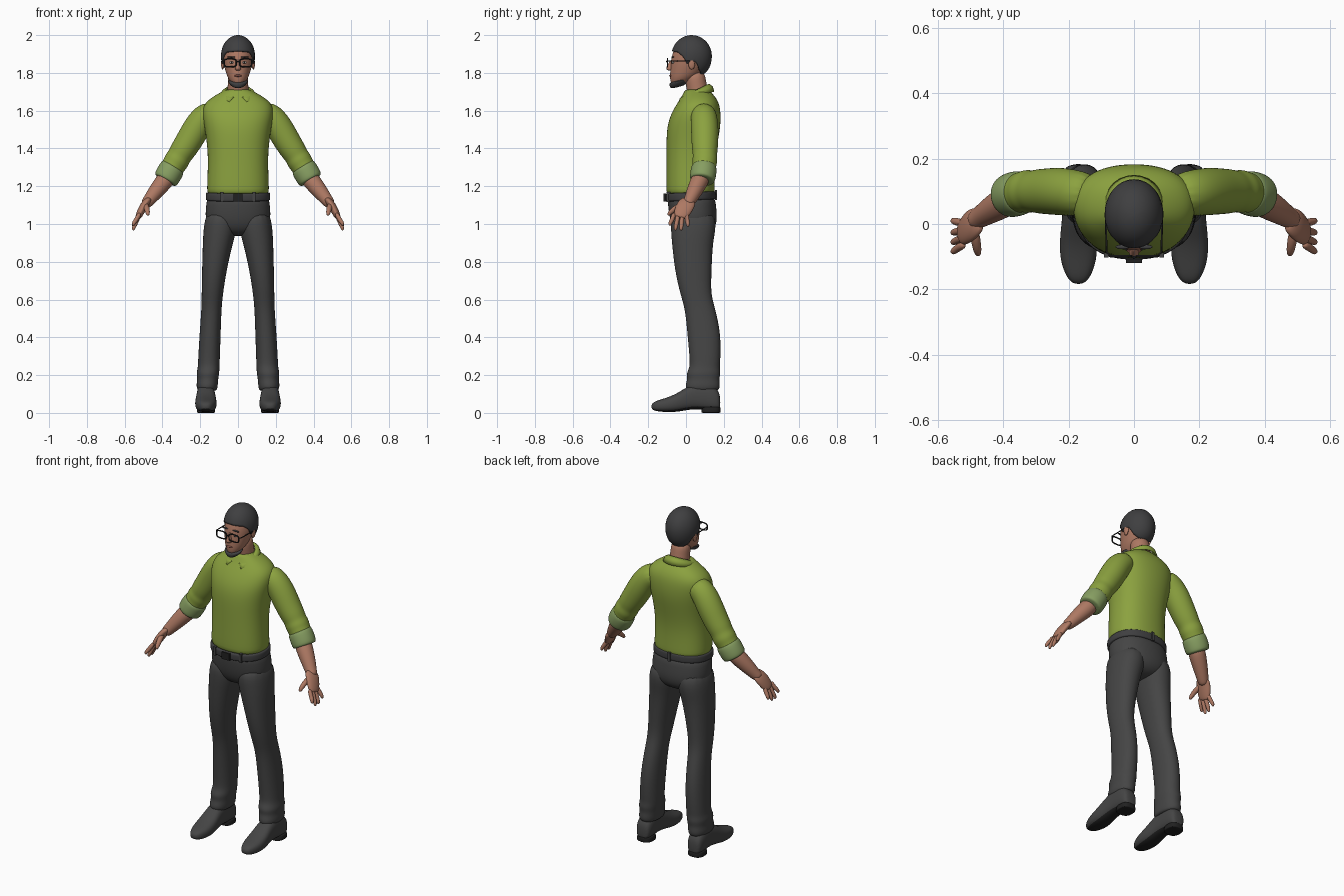
import bpy, bmesh, math
from mathutils import Vector

if "Cube" in bpy.data.objects:
    bpy.data.objects.remove(bpy.data.objects["Cube"])


def material(name, r, g, b):
    m = bpy.data.materials.new(name)
    m.use_nodes = True
    m.diffuse_color = (r, g, b, 1)
    bsdf = m.node_tree.nodes["Principled BSDF"]
    bsdf.inputs["Base Color"].default_value = (r, g, b, 1)
    bsdf.inputs["Roughness"].default_value = 0.8
    return m


GREEN = material("shirt green", .26, .36, .05)
CUFF = material("cuff pale green", .24, .34, .12)
SKIN = material("skin", .42, .19, .125)
LIP = material("lips", .28, .10, .075)
GREY = material("trouser grey", .06, .06, .06)
HAIR = material("hair charcoal", .05, .05, .052)
BLACK = material("black", .015, .015, .015)
WHITE = material("eye white", .6, .58, .55)


def finish(name, bm, mat, mirror=False, level=0):
    bmesh.ops.recalc_face_normals(bm, faces=bm.faces[:])
    for f in bm.faces:
        f.smooth = True
    mesh = bpy.data.meshes.new(name)
    bm.to_mesh(mesh)
    bm.free()
    mesh.materials.append(mat)
    ob = bpy.data.objects.new(name, mesh)
    bpy.context.collection.objects.link(ob)
    if mirror:
        ob.modifiers.new("mirror", "MIRROR").use_mirror_merge = False
    if level:
        sub = ob.modifiers.new("smooth", "SUBSURF")
        sub.levels = sub.render_levels = level
    return ob


def ring(c, u, v, power=2, n=16):
    # superellipse around c, grown slightly to offset subdivision shrinkage
    pts = []
    for i in range(n):
        a = math.tau * i / n
        p = [math.copysign(abs(t) ** (2 / power), t) * 1.025 for t in (math.cos(a), math.sin(a))]
        pts.append(Vector(c) + Vector(u) * p[0] + Vector(v) * p[1])
    return pts


def skin(name, rings, mat, mirror=False, level=2):
    bm = bmesh.new()
    rows = [[bm.verts.new(p) for p in r] for r in rings]
    n = len(rows[0])
    for a, b in zip(rows, rows[1:]):
        for i in range(n):
            bm.faces.new((a[i], a[(i + 1) % n], b[(i + 1) % n], b[i]))
    bm.faces.new(rows[0])
    bm.faces.new(rows[-1])
    return finish(name, bm, mat, mirror, level)


def stack(name, rows, mat, mirror=False, power=2, tilt=0):
    # rows: height, inner x, outer x, front y, back y
    rings = []
    for z, x0, x1, y0, y1 in rows:
        r = ring(((x0 + x1) / 2, (y0 + y1) / 2, z), ((x1 - x0) / 2, 0, 0), (0, (y1 - y0) / 2, 0), power)
        for p in r:
            p.z += tilt * p.y
        rings.append(r)
    return skin(name, rings, mat, mirror)


def centred(rows):
    return [(z, -w, w, y0, y1) for z, w, y0, y1 in rows]


def tube(name, pts, mat, mirror=True, flat=1, n=16):
    # pts: x, y, z, radius; flat widens the section across the tube
    rings = []
    for i, p in enumerate(pts):
        a, b = pts[max(i - 1, 0)], pts[min(i + 1, len(pts) - 1)]
        t = (Vector(b[:3]) - Vector(a[:3])).normalized()
        u = t.cross(Vector((0, 1, 0))).normalized()
        rings.append(ring(p[:3], u * p[3], t.cross(u) * p[3] * flat, 2, n))
    return skin(name, rings, mat, mirror)


def blob(name, loc, size, mat, mirror=False):
    bm = bmesh.new()
    bmesh.ops.create_uvsphere(bm, u_segments=16, v_segments=10, radius=1)
    for v in bm.verts:
        v.co = Vector(loc) + v.co * Vector(size)
    return finish(name, bm, mat, mirror)


def block(name, loc, size, mat, mirror=False):
    bm = bmesh.new()
    bmesh.ops.create_cube(bm, size=1)
    for v in bm.verts:
        v.co = Vector(loc) + v.co * Vector(size)
    ob = finish(name, bm, mat, mirror)
    for p in ob.data.polygons:
        p.use_smooth = False
    return ob


def lerp(table, t):
    for (a, p), (b, q) in zip(table, table[1:]):
        if t <= b:
            return p + (q - p) * (t - a) / (b - a)
    return table[-1][1]


# Shirt body
stack("shirt_body", centred([
    (1.15, .158, -.098, .148), (1.17, .165, -.105, .153), (1.3, .158, -.103, .147),
    (1.4, .16, -.103, .16), (1.5, .174, -.102, .18), (1.57, .187, -.085, .184),
    (1.63, .185, -.052, .178), (1.67, .14, -.025, .158), (1.70, .085, -.01, .13),
    (1.715, .06, .0, .115)]), GREEN, power=2.3)

# Sleeves, rolled cuffs and forearms
tube("sleeves", [(.12, .09, 1.6, .06), (.18, .095, 1.57, .07), (.225, .1, 1.5, .073),
                 (.265, .1, 1.43, .07), (.295, .1, 1.385, .067), (.31, .1, 1.36, .062),
                 (.325, .1, 1.335, .067), (.34, .097, 1.31, .061), (.36, .093, 1.28, .063)], GREEN)
tube("rolled_cuffs", [(.34, .096, 1.308, .055), (.344, .096, 1.302, .067), (.363, .092, 1.27, .069),
                      (.383, .086, 1.235, .067), (.387, .085, 1.228, .056)], CUFF)
tube("forearms", [(.36, .09, 1.265, .047), (.40, .065, 1.215, .047), (.445, .038, 1.16, .039),
                  (.475, .018, 1.12, .031), (.495, .005, 1.10, .028)], SKIN)

# Hands
tube("palms", [(.47, .02, 1.13, .016), (.49, .005, 1.11, .021), (.51, -.015, 1.075, .021),
               (.527, -.03, 1.04, .017), (.53, -.032, 1.032, .012)], SKIN, flat=2.2)
for label, y, tip, z in (("index", -.062, -.085, .99), ("middle", -.041, -.056, .965),
                         ("ring", -.019, -.026, .965), ("little", .002, .01, .985)):
    tube(label + "_fingers", [(.518, y, 1.06, .013), (.54, (y + tip) / 2, (1.05 + z) / 2, .0125),
                              (.553, tip, z + .015, .011), (.555, tip, z, .006)], SKIN, n=8)
tube("thumbs", [(.49, -.015, 1.105, .016), (.483, -.055, 1.085, .016),
                (.478, -.085, 1.06, .013), (.476, -.096, 1.045, .007)], SKIN, n=8)

# Folded collar: a strip around the neck ending in two front points
bm = bmesh.new()
rows, steps = [], 24
for i in range(steps + 1):
    a = -math.pi + .2 + (math.tau - .4) * i / steps
    s, c = math.sin(a), math.cos(a)
    point = max(0, -c - .55) / .45
    top = (s * .064, .052 + c * .07, 1.71 + .033 * c)
    low = (s * .094 + math.copysign(.034, s) * point, .054 + c * .096, 1.683 + .018 * c - .028 * point)
    mid = [(p + q) / 2 + d for p, q, d in zip(top, low, (s * .006, c * .006, .006))]
    rows.append([bm.verts.new(p) for p in (top, mid, low)])
for a, b in zip(rows, rows[1:]):
    for j in range(2):
        bm.faces.new((a[j], b[j], b[j + 1], a[j + 1]))
collar = finish("collar", bm, GREEN)
collar.modifiers.new("cloth", "SOLIDIFY").thickness = .01

# Trousers
stack("trouser_seat", centred([
    (1.165, .16, -.098, .15), (1.1, .168, -.095, .158), (1.03, .174, -.086, .166),
    (.97, .15, -.065, .152), (.935, .06, -.02, .1)]), GREY, power=2.3)
stack("trouser_legs", [
    (1.08, .01, .165, -.08, .15), (.98, .003, .182, -.08, .16), (.9, .028, .186, -.074, .14),
    (.75, .062, .19, -.058, .135), (.63, .08, .192, -.03, .13), (.55, .088, .193, -.004, .155),
    (.42, .092, .203, .008, .184), (.28, .097, .211, .021, .182), (.24, .098, .212, .02, .177),
    (.21, .1, .22, .002, .183), (.18, .105, .215, .01, .175), (.15, .107, .22, -.003, .18),
    (.125, .11, .217, .0, .176), (.115, .12, .205, .02, .16)], GREY, mirror=True, power=2.2)

# Belt, buckle and loops
stack("belt", centred([(1.122, .16, -.1, .15), (1.125, .17, -.108, .158), (1.145, .17, -.109, .158),
                       (1.165, .169, -.109, .157), (1.168, .16, -.1, .15)]), HAIR, power=2.3, tilt=.05)
block("belt_buckle", (0, -.113, 1.14), (.05, .012, .042), BLACK)
block("front_belt_loops", (.085, -.093, 1.143), (.014, .02, .052), GREY, True)
block("back_belt_loop", (0, .159, 1.153), (.016, .012, .052), GREY)

# Shoes, lofted from heel to toe, with dark undersides
rings = []
for y, w, z0, z1 in ((-.184, .014, .022, .045), (-.165, .036, .01, .062), (-.11, .056, .004, .077),
                     (-.05, .057, .005, .1), (.0, .051, .015, .135), (.06, .047, .022, .16),
                     (.12, .048, .012, .16), (.165, .045, .012, .13), (.182, .03, .018, .09)):
    rings.append(ring((.17, y, (z0 + z1) / 2), (w, 0, 0), (0, 0, (z1 - z0) / 2), 2.6))
shoes = skin("shoes", rings, GREY, True)
shoes.data.materials.append(BLACK)
for p in shoes.data.polygons:
    p.material_index = int(p.normal.z < -.7)
stack("shoe_heels", [(.0, .125, .215, .085, .18), (.002, .122, .218, .082, .183),
                     (.03, .124, .216, .084, .183), (.034, .13, .21, .09, .175)], BLACK, True, 2.6)

# Neck and head
tube("neck", [(0, .07, 1.65, .058), (0, .062, 1.70, .055), (0, .052, 1.75, .054),
              (0, .045, 1.81, .052)], SKIN, False)
stack("head", centred([
    (1.735, .02, -.07, -.02), (1.75, .038, -.082, .01), (1.78, .057, -.085, .06),
    (1.81, .066, -.083, .085), (1.85, .077, -.08, .11), (1.89, .079, -.075, .12),
    (1.93, .074, -.062, .115), (1.965, .05, -.03, .09)]), SKIN)
stack("nose", centred([(1.811, .009, -.092, -.07), (1.818, .016, -.104, -.07), (1.828, .014, -.106, -.07),
                       (1.848, .009, -.094, -.065), (1.872, .008, -.08, -.06)]), SKIN)
blob("ears", (.081, .03, 1.848), (.009, .018, .03), SKIN, True)
blob("lips", (0, -.082, 1.785), (.022, .007, .006), LIP)
blob("eyes", (.033, -.069, 1.855), (.013, .007, .006), WHITE, True)
blob("pupils", (.033, -.074, 1.855), (.005, .004, .005), BLACK, True)
blob("eyebrows", (.035, -.07, 1.884), (.022, .007, .004), HAIR, True)

# Chin beard, rising along the jaw
stack("beard", centred([(1.735, .022, -.074, -.01), (1.745, .04, -.086, .005), (1.762, .052, -.088, .01),
                        (1.772, .054, -.084, .008)]), HAIR, tilt=.25)

# Hair: a cap whose lower edge follows the hairline from brow to nape
hairline = ((0, 1.916), (.8, 1.91), (1.15, 1.885), (1.3, 1.85), (1.55, 1.845),
            (1.75, 1.865), (2.1, 1.81), (2.5, 1.79), (3.2, 1.787))
bm = bmesh.new()
crown = bm.verts.new((0, .03, 2))
columns, count, depth = [], 48, 14
for i in range(count):
    a = math.tau * i / count
    edge = math.acos((lerp(hairline, min(a, math.tau - a)) - 1.89) / .11)
    column = []
    for j in range(1, depth + 1):
        phi = edge * j / depth
        r = math.sin(phi) ** (.7 if phi > math.pi / 2 else 1)
        column.append(bm.verts.new((.09 * r * math.sin(a), .03 - .107 * r * math.cos(a),
                                    1.89 + .11 * math.cos(phi))))
    columns.append(column)
for i, a in enumerate(columns):
    b = columns[(i + 1) % count]
    bm.faces.new((crown, a[0], b[0]))
    for j in range(depth - 1):
        bm.faces.new((a[j], a[j + 1], b[j + 1], b[j]))
hair = finish("hair", bm, HAIR)
hair.modifiers.new("thickness", "SOLIDIFY").thickness = .012


# Glasses
def wire(name, pts, radius, cyclic=False):
    cu = bpy.data.curves.new(name, "CURVE")
    cu.dimensions = "3D"
    cu.bevel_depth = radius
    cu.bevel_resolution = 2
    sp = cu.splines.new("POLY")
    sp.points.add(len(pts) - 1)
    for q, p in zip(sp.points, pts):
        q.co = (*p, 1)
    sp.use_cyclic_u = cyclic
    cu.materials.append(BLACK)
    bpy.context.collection.objects.link(bpy.data.objects.new(name, cu))


for label, s in (("left", 1), ("right", -1)):
    rim = ring((s * .041, -.098, 1.853), (.032, 0, 0), (0, 0, .021), 3.2, 24)
    wire(label + "_rim", rim, .0038, True)
    wire(label + "_temple", [(s * .073, -.098, 1.862), (s * .084, -.085, 1.863),
                             (s * .086, .02, 1.863), (s * .084, .045, 1.85)], .003)
wire("glasses_bridge", [(-.01, -.099, 1.858), (0, -.102, 1.861), (.01, -.099, 1.858)], .0035)
